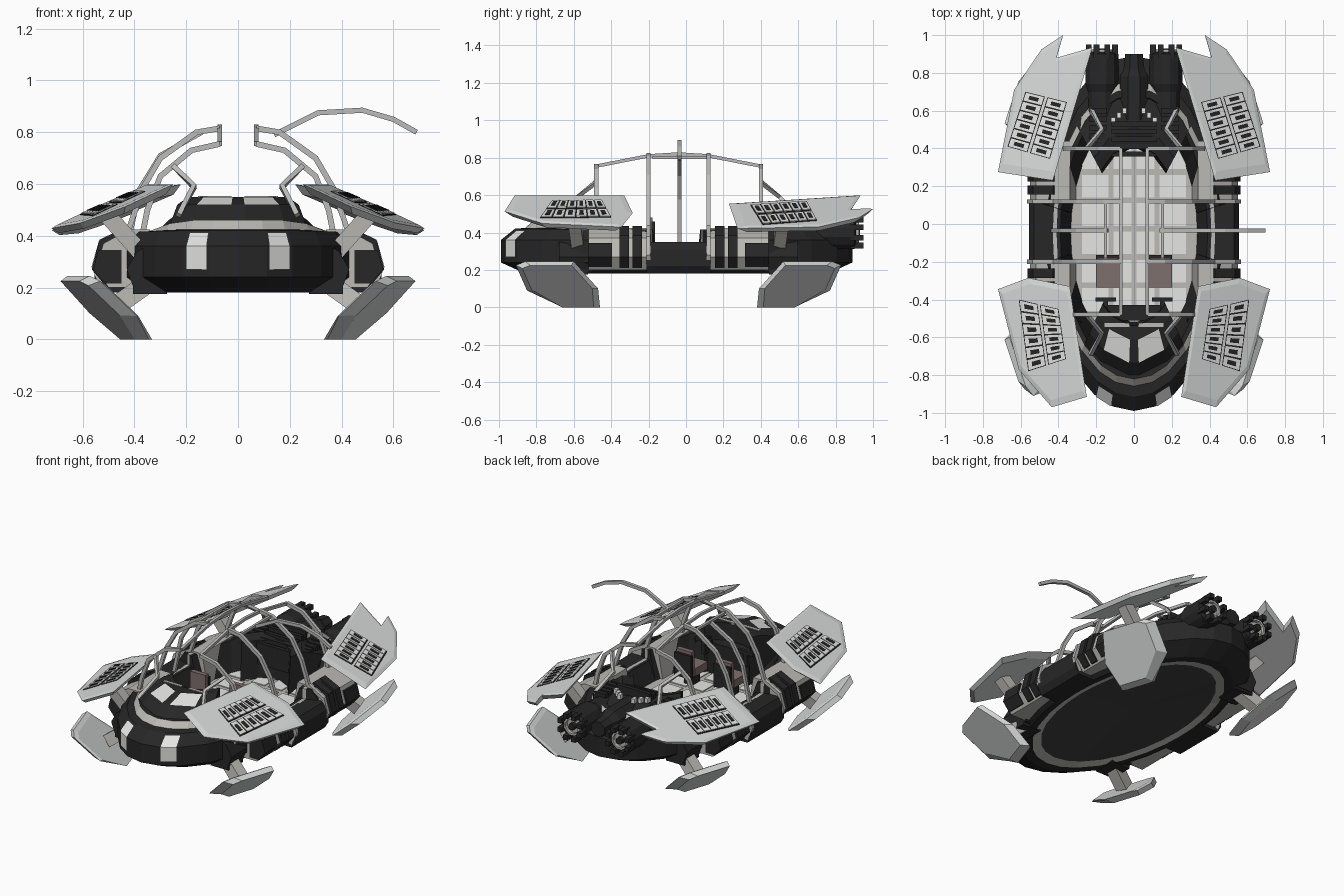
import bpy, bmesh, math
from mathutils import Vector

if "Cube" in bpy.data.objects:
    bpy.data.objects.remove(bpy.data.objects["Cube"])

def mat(name, c):
    m = bpy.data.materials.new(name)
    m.diffuse_color = (*c, 1)
    m.use_nodes = True
    m.node_tree.nodes["Principled BSDF"].inputs["Base Color"].default_value = m.diffuse_color
    return m

BLACK = mat("hull black", (.02, .02, .02))
WING = mat("panel grey", (.70, .72, .71))
PIPE = mat("frame grey", (.50, .50, .49))
TRIM = mat("trim beige grey", (.50, .49, .46))
WHITE = mat("light tile", (.80, .81, .79))
SEAT = mat("seat brown", (.21, .16, .155))
DARK = mat("underside grey", (.05, .052, .05))
YM = -.04                      # fore-and-aft mirror plane of the paired parts

def build(name, verts, faces, mats, idx=None, mx=True, my=False):
    """Mesh object, optionally copied across x and across the middle."""
    bm = bmesh.new()
    for sx in ((1, -1) if mx else (1,)):
        for sy in ((1, -1) if my else (1,)):
            vs = [bm.verts.new((x * sx, y if sy == 1 else 2 * YM - y, z)) for x, y, z in verts]
            for k, f in enumerate(faces):
                bm.faces.new([vs[i] for i in f]).material_index = idx[k] if idx else 0
    bmesh.ops.recalc_face_normals(bm, faces=bm.faces)
    me = bpy.data.meshes.new(name)
    bm.to_mesh(me)
    bm.free()
    for m in mats:
        me.materials.append(m)
    ob = bpy.data.objects.new(name, me)
    bpy.context.collection.objects.link(ob)
    return ob

def stack(rings, caps=True):
    """Faces joining equal closed rings."""
    n = len(rings[0])
    v = [p for r in rings for p in r]
    f = [(k*n+i, k*n+(i+1) % n, (k+1)*n+(i+1) % n, (k+1)*n+i) for k in range(len(rings)-1) for i in range(n)]
    if caps:
        f += [tuple(range(n)), tuple(range(len(v)-n, len(v)))]
    return v, f

def box(name, c, s, m, mx=True, my=False):
    rect = [(-1, -1), (1, -1), (1, 1), (-1, 1)]
    v, f = stack([[(c[0]+a*s[0]/2, c[1]+b*s[1]/2, c[2]+k*s[2]/2) for a, b in rect] for k in (-1, 1)])
    return build(name, v, f, [m], mx=mx, my=my)

def prism(name, prof, y0, y1, m, my=True):
    v, f = stack([[(x, y, z) for x, z in prof] for y in (y0, y1)])
    return build(name, v, f, [m], my=my)

def pipe(name, pts, r, m=PIPE, mx=True, my=False):
    """Square-section bar along a path."""
    P = [Vector(p) for p in pts]
    rings = []
    for i, p in enumerate(P):
        d = (P[min(i+1, len(P)-1)] - P[max(i-1, 0)]).normalized()
        up = Vector((0, 1, 0)) if abs(d.y) < .8 else Vector((1, 0, 0))
        a = d.cross(up).normalized()
        b = d.cross(a)
        rings.append([tuple(p + r*(a*s+b*t)) for s, t in ((1, 1), (-1, 1), (-1, -1), (1, -1))])
    v, f = stack(rings)
    return build(name, v, f, [m], mx=mx, my=my)

def lathe(name, c, prof, m, n=12, mx=True):
    """Turned part about an axis along y."""
    v, f = stack([[(c[0]+r*math.cos(2*math.pi*(i+.5)/n), y, c[1]+r*math.sin(2*math.pi*(i+.5)/n))
                   for i in range(n)] for y, r in prof])
    return build(name, v, f, [m], mx=mx)

def el(deg, s, z):
    t = math.radians(deg)
    return (.5*s*math.cos(t), -.05+.94*s*math.sin(t), z)

# Hull: elliptical tub with trim bands, lower at the sides and lowest at the door sills
def rim(a, z):
    k = abs(math.sin(math.radians(a)))
    if k < .171:
        return min(z, .35)
    return z if z < .42 else .415 + (z-.415)*min(1, max(0, (k-.55)/.3))

quad = [9.8, 9.9, 22, 36, 50, 65, 77, 90]
ang = [0] + quad + [180-a for a in quad[-2::-1]] + [180]
ang += [-a for a in ang[-2:0:-1]]
levels = [(.72, .19), (.79, .18), (.86, .18), (1, .24), (1, .36), (.92, .42), (.86, .425),
          (.82, .46), (.78, .46), (.67, .24)]
v, f = stack([[el(a, s, rim(a, z)) for a in ang] for s, z in levels], False)
n = len(ang)
idx = [1 if i//n in (0, 6) else 0 for i in range(len(f))]
v += [(0, -.05, .22), (0, -.05, .24)]
for base, tip, mi in ((0, len(v)-2, 2), (9*n, len(v)-1, 1)):
    f += [(base+i, base+(i+1) % n, tip) for i in range(n)]
    idx += [mi]*n
build("hull", v, f, [BLACK, TRIM, DARK], idx, mx=False)

# Nose cowl with windows, and rear engine hood
def cowl(name, mid, spread, prof, windows):
    cols = [-spread, -26, -4, 4, 26, spread]
    v = [el(mid+a, s, z) for s, z in prof for a in cols]
    f, idx = [], []
    for k in range(len(prof)-1):
        for i in range(5):
            f.append((k*6+i, k*6+i+1, k*6+i+7, k*6+i+6))
            idx.append(1 if windows and k == 1 and i in (1, 3) else 0)
    for i in (0, 5):
        f.append(tuple(k*6+i for k in range(len(prof))))
        idx.append(0)
    build(name, v, f, [BLACK, WHITE], idx, mx=False)

cowl("nose_cowl", -90, 40, [(.81, .45), (.73, .52), (.60, .55), (.52, .55), (.50, .24)], True)
cowl("engine_hood", 90, 45, [(.9, .41), (.76, .46), (.60, .50), (.50, .48), (.48, .24)], False)

# Headlight panels on the nose
v = [el(a, s, z) for s, z in ((1.004, .27), (1.004, .361), (.937, .412)) for a in (-66.5, -76)]
build("headlight", v, [(0, 1, 3, 2), (2, 3, 5, 4)], [WHITE])

# Door sills and side pods with black plates
prism("door_sill", [(.42, .18), (.53, .18), (.555, .22), (.555, .31), (.53, .35), (.41, .35)], -.21, .13, BLACK, False)
pod = [(.30, .20), (.50, .20), (.55, .27), (.52, .37), (.42, .425), (.34, .425)]
prism("side_pod", pod, -.52, -.20, TRIM)
plate = [(.45, .215), (.515, .215), (.56, .27), (.54, .345), (.45, .345)]
prism("pod_plate", plate, -.525, -.395, BLACK)
rib = [(.40, .21), (.515, .21), (.565, .27), (.535, .385), (.43, .435), (.40, .40)]
for y in (-.355, -.285):
    prism("pod_rib", rib, y, y+.05, BLACK)
prism("shoulder_block", [(.28, .19), (.40, .19), (.43, .27), (.39, .34), (.28, .40)], -.68, -.50, BLACK)

# Floor tiles
for i in range(6):
    y = -.40 + .15*i
    for x, w in ((.06, .095), (.205, .14)):
        box("floor_tile", (x, y, .242), (w, .12, .008), WHITE)

# Seats and controls
box("seat_cushion", (.14, -.27, .34), (.12, .13, .05), SEAT)
box("seat_back", (.14, -.195, .40), (.11, .03, .16), SEAT)
box("seat_shell", (.14, -.175, .385), (.12, .02, .15), BLACK)
box("seat_post", (.14, -.26, .28), (.06, .08, .09), BLACK)
box("console", (0, -.47, .34), (.34, .08, .2), BLACK, False)
box("control_column", (.15, -.42, .42), (.025, .06, .10), BLACK)
box("control_grip", (.15, -.40, .46), (.11, .02, .025), BLACK)
box("dash_trim", (.09, -.535, .548), (.13, .02, .012), TRIM)

# Roll cage
pipe("roof_rail", [(.07, -.48, .755), (.07, -.2, .81), (.07, -.04, .82), (.07, .12, .81), (.07, .40, .755)], .009)
pipe("end_hoop", [(.07, -.48, .755), (.18, -.48, .73), (.30, -.48, .63), (.35, -.48, .5), (.37, -.48, .40)], .011, my=True)
pipe("door_hoop", [(.07, -.2, .815), (.16, -.2, .80), (.30, -.2, .70), (.37, -.2, .58), (.42, -.2, .43),
                   (.53, -.2, .37), (.555, -.2, .28), (.52, -.2, .2)], .011, my=True)
pipe("cage_brace", [(.25, -.48, .67), (.17, -.58, .59), (.23, -.69, .48)], .010, my=True)
pipe("hinge_rod", [(.15, -.18, .80), (.15, .12, .80)], .008)
pipe("open_door_arm", [(.14, -.035, .79), (.31, -.035, .875), (.48, -.035, .885), (.60, -.035, .85), (.69, -.035, .80)],
     .010, mx=False)
pipe("closed_door_arm", [(-.14, -.035, .80), (-.30, -.035, .71), (-.38, -.035, .58), (-.43, -.035, .35)], .010, mx=False)

# Upper wings on struts, with tile panels
def wing(name, pts, panel, x0, ye):
    def wz(x, y):
        return .605 - .445*(x - x0 - .154*(ye-abs(y)))
    cx, cy = (sum(p[i] for p in pts)/len(pts) for i in (0, 1))
    def ring(s, dz):
        r = [(cx+(x-cx)*s, cy+(y-cy)*s) for x, y in pts]
        return [(x, y, wz(x, y)+dz) for x, y in r]
    v, f = stack([ring(.9, 0), ring(1, -.006), ring(.88, -.035)])
    build(name, v, f, [WING])
    a, b, c, d = [Vector(p) for p in panel]
    def cell(label, u0, u1, v0, v1, dz, m):
        q = [(a.lerp(b, u)).lerp(d.lerp(c, u), w) for u, w in ((u0, v0), (u1, v0), (u1, v1), (u0, v1))]
        vv, ff = stack([[(p.x, p.y, wz(p.x, p.y)+h) for p in q] for h in (-.004, dz)])
        build(label, vv, ff, [m])
    for col in (0, .53):
        cell(name+"_panel", col, col+.47, 0, 1, .004, BLACK)
        for r in range(6):
            cell(name+"_tile", col+.02, col+.45, r/6+.012, (r+1)/6-.012, .007, WHITE)
            cell(name+"_tile_mark", col+.12, col+.35, r/6+.05, (r+1)/6-.05, .010, BLACK)

wing("rear_wing", [(.375, 1.0), (.49, .925), (.635, .71), (.72, .275), (.43, .23), (.22, .935), (.41, .88)],
     [(.575, .70), (.355, .645), (.445, .345), (.67, .41)], .22, .935)
wing("front_wing", [(.56, -.285), (.34, -.33), (.25, -.915), (.435, -.97), (.61, -.77), (.72, -.345)],
     [(.61, -.40), (.40, -.45), (.36, -.715), (.56, -.78)], .25, .915)
pipe("wing_strut", [(.38, -.58, .34), (.51, -.60, .485)], .033, TRIM, my=True)

# Lower landing fins on struts, toed in towards the ends
fin = [(-.91, .225), (-.86, .245), (-.60, .245), (-.47, .10), (-.46, .0), (-.66, .0), (-.85, .09)]
cy, cz = -.68, .11
def fin_ring(s, dx):
    r = [(cy+(y-cy)*s, z if z < .01 else cz+(z-cz)*s) for y, z in fin]
    return [(.345+1.2*z+.33*(y+.66)+dx, y, z) for y, z in r]
v, f = stack([fin_ring(.9, -.012), fin_ring(1, 0), fin_ring(.85, .055)])
build("landing_fin", v, f, [WING], my=True)
pipe("fin_strut", [(.33, -.60, .23), (.47, -.65, .13)], .038, TRIM, my=True)
box("fin_bracket", (.34, -.60, .215), (.13, .15, .08), BLACK, my=True)

# Engines, nozzles and centre pod
lathe("engine_body", (.17, .40), [(.50, .05), (.56, .075), (.70, .075), (.74, .09), (.90, .09), (.91, .07), (.86, .055)], BLACK)
for k in range(8):
    a = math.pi*(k+.5)/4
    x, z = .17+.075*math.cos(a), .40+.075*math.sin(a)
    box("nozzle_claw", (x, .915, z), (.03, .07, .03), BLACK)
lathe("nozzle_ring", (.17, .40), [(.905, .058), (.925, .058), (.925, .045), (.905, .045)], TRIM)
lathe("nozzle_hub", (.17, .40), [(.84, .03), (.93, .022)], BLACK, 8)
lathe("centre_pod", (0, .42), [(.55, .08), (.78, .08), (.82, .06), (.90, .05)], BLACK, 8, False)

# Ribbed bulkhead, side bellows and hood lights
for k in range(5):
    box("bulkhead_rib", (0, .37+.04*k, .40+.018*k), (.24, .025, .14), BLACK, False)
    box("engine_bellow", (.19, .42+.045*k, .43), (.09, .03, .13), BLACK)
for k in range(3):
    box("hood_light", (.05+.03*k, .60-.025*k, .505), (.022, .03, .03), WHITE)
